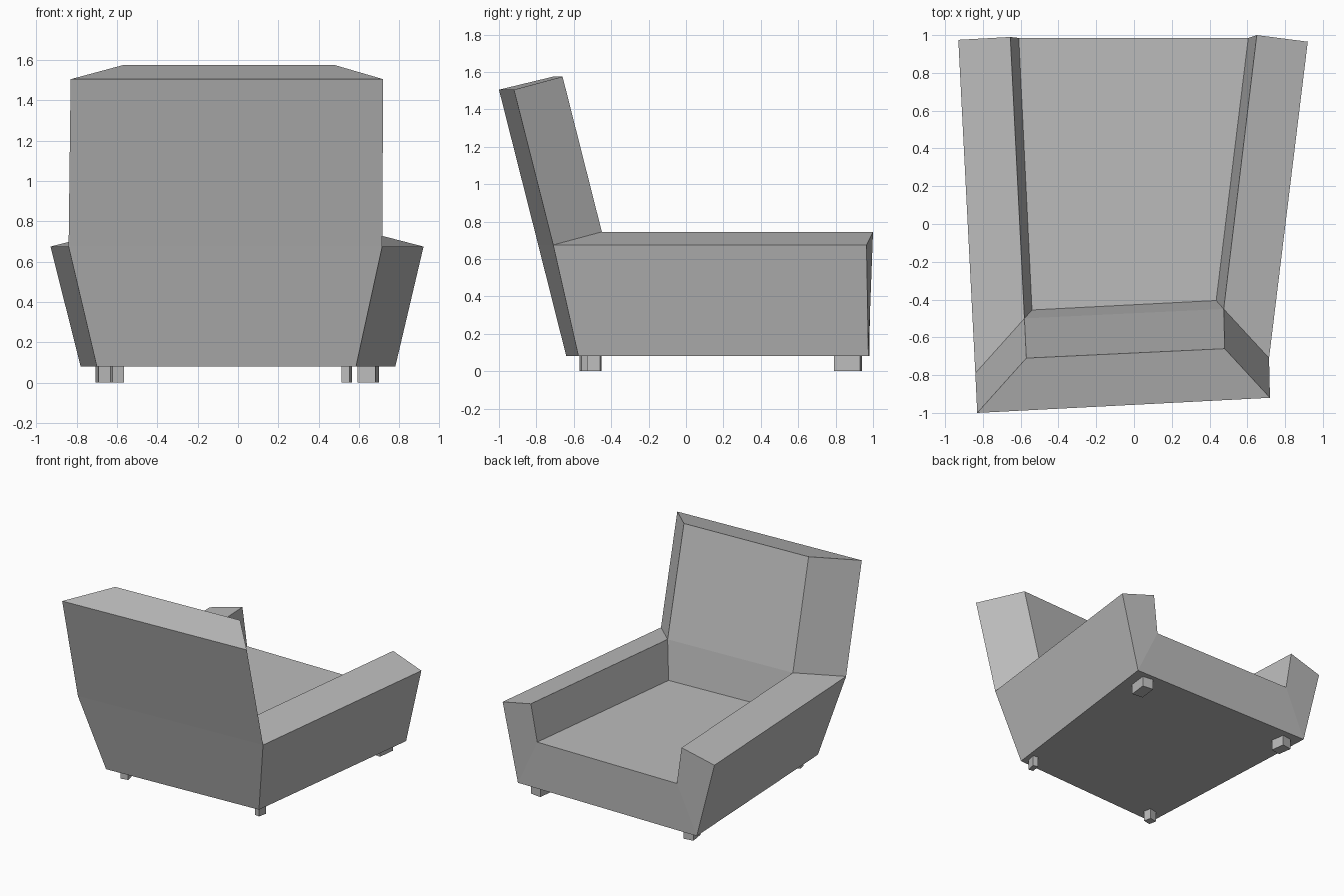
import bpy
import bmesh
from mathutils import Matrix, Vector

cube = bpy.data.objects.get("Cube")
if cube:
    bpy.data.objects.remove(cube, do_unlink=True)

GREY = (0.5, 0.5, 0.5, 1.0)
grey = bpy.data.materials.new("plain grey")
grey.use_nodes = True
grey.diffuse_color = GREY
grey.node_tree.nodes["Principled BSDF"].inputs["Base Color"].default_value = GREY


def add_object(name, bm):
    bmesh.ops.recalc_face_normals(bm, faces=bm.faces[:])
    mesh = bpy.data.meshes.new(name)
    bm.to_mesh(mesh)
    bm.free()
    mesh.materials.append(grey)
    obj = bpy.data.objects.new(name, mesh)
    bpy.context.collection.objects.link(obj)
    return obj


# Heights of the chair's levels
BASE, SEAT, ARM_OUT, ARM_IN, TOP_OUT, TOP_IN = 0.08, 0.45, 0.675, 0.745, 1.505, 1.575

# Corner pairs: height, then plan position on the -x side and on the +x side
corners = {
    "base_rear": (BASE, (-0.70, -0.64), (0.585, -0.575)),
    "base_open": (BASE, (-0.78, 0.98), (0.78, 0.975)),
    "arm_rear": (ARM_OUT, (-0.84, -0.79), (0.715, -0.71)),
    "arm_open": (ARM_OUT, (-0.93, 0.975), (0.92, 0.965)),
    "inner_rear": (ARM_IN, (-0.58, -0.50), (0.475, -0.45)),
    "inner_open": (ARM_IN, (-0.655, 0.99), (0.65, 1.0)),
    "seat_rear": (SEAT, (-0.54, -0.455), (0.435, -0.405)),
    "seat_open": (SEAT, (-0.61, 0.985), (0.605, 0.985)),
    "top_rear": (TOP_OUT, (-0.83, -1.0), (0.72, -0.92)),
    "top_inner": (TOP_IN, (-0.57, -0.71), (0.48, -0.66)),
}

# Faces that run along each side: outer wall, arm top, arm inside, arm end, wing
side_faces = [
    ("base_rear", "base_open", "arm_open", "arm_rear"),
    ("arm_rear", "arm_open", "inner_open", "inner_rear"),
    ("inner_rear", "inner_open", "seat_open", "seat_rear"),
    ("base_open", "seat_open", "inner_open", "arm_open"),
    ("arm_rear", "inner_rear", "top_inner", "top_rear"),
]
# Faces that span both sides, made between two corner pairs:
# underside, open end, seat, backrest front, crest, backrest rear
spans = ["base_rear", "base_open", "seat_open", "seat_rear", "inner_rear",
         "top_inner", "top_rear", "arm_rear", "base_rear"]

# Armchair body
bm = bmesh.new()
verts = {}
for name, (z, *sides) in corners.items():
    verts[name] = [bm.verts.new((x, y, z)) for x, y in sides]
for side in (0, 1):
    for names in side_faces:
        bm.faces.new([verts[n][side] for n in names])
for a, b in zip(spans, spans[1:]):
    bm.faces.new([verts[a][0], verts[a][1], verts[b][1], verts[b][0]])
add_object("armchair_body", bm)

# Feet: centre, plan size and turn
feet = {
    "rear_right_foot": ((0.54, -0.49), (0.04, 0.07), -0.2),
    "rear_left_foot": ((-0.60, -0.535), (0.06, 0.06), 0.2),
    "open_right_foot": ((0.645, 0.867), (0.09, 0.14), -0.12),
    "open_left_foot": ((-0.66, 0.87), (0.08, 0.11), 0.15),
}
for name, (centre, size, turn) in feet.items():
    bm = bmesh.new()
    height = BASE + 0.01
    place = (Matrix.Translation(Vector((*centre, height / 2)))
             @ Matrix.Rotation(turn, 4, "Z")
             @ Matrix.Diagonal((*size, height, 1)))
    bmesh.ops.create_cube(bm, size=1, matrix=place)
    add_object(name, bm)
